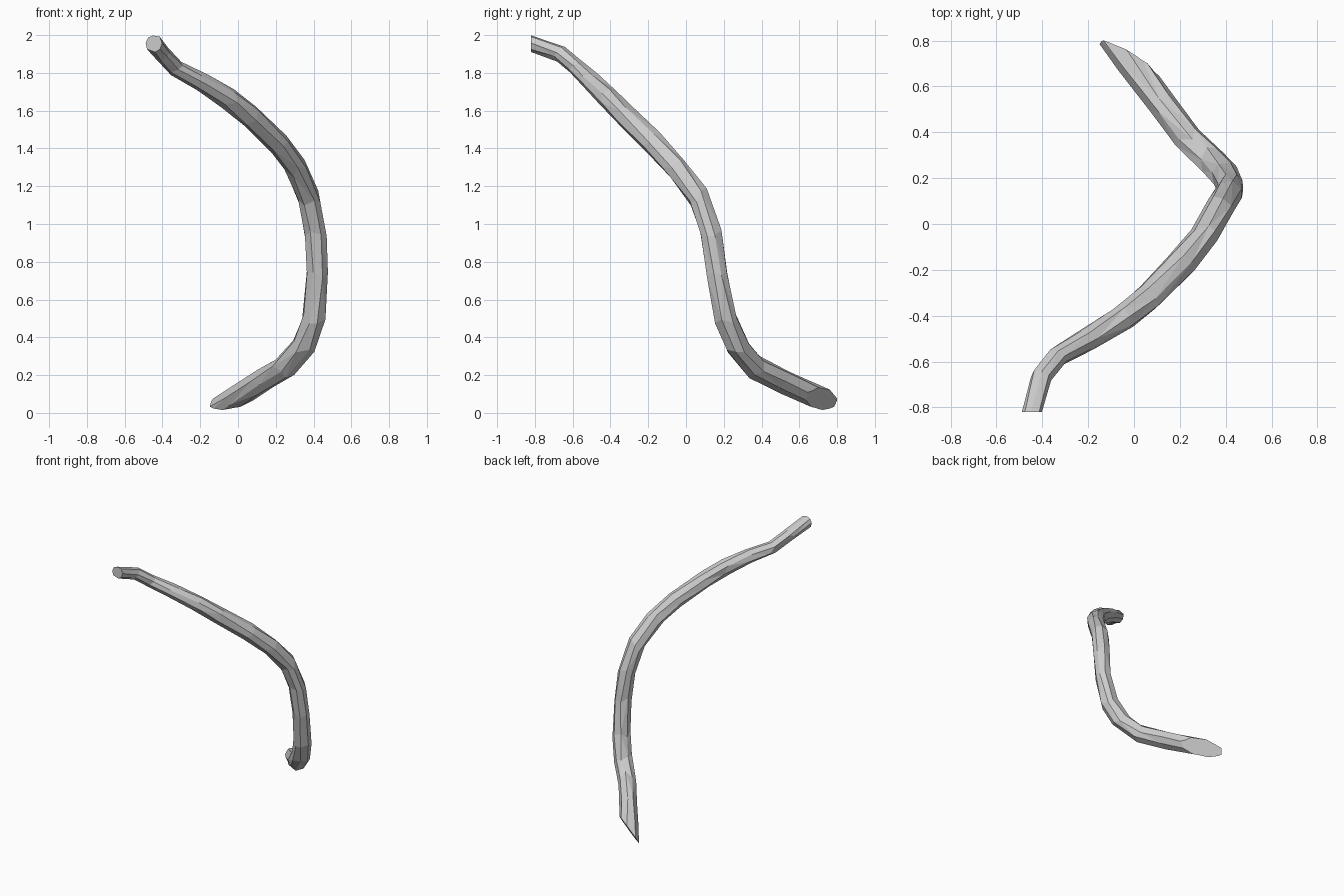
import bpy, bmesh, math, random
from mathutils import Vector

random.seed(4)
SIDES = 8

cube = bpy.data.objects.get("Cube")
if cube:
    bpy.data.objects.remove(cube, do_unlink=True)

# Bark colour
grey = bpy.data.materials.new("plain grey")
grey.use_nodes = True
colour = (0.6, 0.6, 0.6, 1)
grey.diffuse_color = colour
grey.node_tree.nodes["Principled BSDF"].inputs["Base Color"].default_value = colour

# Centre line of the branch, tip to foot: x, y, z, radius
path = [
    (-0.445, -0.82, 1.955, 0.046),
    (-0.41, -0.68, 1.91, 0.044),
    (-0.33, -0.575, 1.825, 0.046),
    (-0.20, -0.50, 1.755, 0.052),
    (-0.05, -0.41, 1.665, 0.06),
    (0.07, -0.31, 1.565, 0.062),
    (0.20, -0.18, 1.44, 0.063),
    (0.30, -0.06, 1.31, 0.063),
    (0.375, 0.075, 1.13, 0.062),
    (0.412, 0.13, 0.95, 0.061),
    (0.42, 0.16, 0.75, 0.061),
    (0.40, 0.21, 0.50, 0.063),
    (0.345, 0.27, 0.35, 0.064),
    (0.25, 0.36, 0.245, 0.062),
    (0.13, 0.51, 0.17, 0.062),
    (-0.015, 0.71, 0.075, 0.064),
    (-0.20, 0.96, -0.04, 0.064),
]
points = [Vector(p[:3]) for p in path]

# Sweep a slightly uneven ring along the centre line
bm = bmesh.new()
rings = []
side = Vector((1, 0, 0))
for i, p in enumerate(points):
    ahead = points[min(i + 1, len(points) - 1)]
    behind = points[max(i - 1, 0)]
    along = (ahead - behind).normalized() if i else Vector((0, 1, 0))
    side = (side - along * side.dot(along)).normalized()
    other = along.cross(side)
    ring = []
    for k in range(SIDES):
        a = math.tau * (k + random.uniform(-0.18, 0.18)) / SIDES
        r = path[i][3] * random.uniform(0.93, 1.05)
        slide = along * random.uniform(-0.03, 0.03) if 0 < i < len(points) - 2 else Vector()
        ring.append(bm.verts.new(p + (side * math.cos(a) + other * math.sin(a)) * r + slide))
    rings.append(ring)
for a, b in zip(rings, rings[1:]):
    for k in range(SIDES):
        n = (k + 1) % SIDES
        bm.faces.new((a[k], a[n], b[n], b[k]))
bm.faces.new(rings[0])
bmesh.ops.triangulate(bm, faces=[f for f in bm.faces if len(f.verts) == 4])

# Slanted flat cut at the foot
cut = bmesh.ops.bisect_plane(
    bm, geom=bm.verts[:] + bm.edges[:] + bm.faces[:],
    plane_co=(-0.015, 0.71, 0.07), plane_no=(0.52, 0.70, -0.49), clear_outer=True)
bmesh.ops.contextual_create(
    bm, geom=[e for e in cut["geom_cut"] if isinstance(e, bmesh.types.BMEdge)])
bmesh.ops.recalc_face_normals(bm, faces=bm.faces[:])

mesh = bpy.data.meshes.new("branch")
bm.to_mesh(mesh)
bm.free()
mesh.materials.append(grey)
branch = bpy.data.objects.new("branch", mesh)
bpy.context.collection.objects.link(branch)
